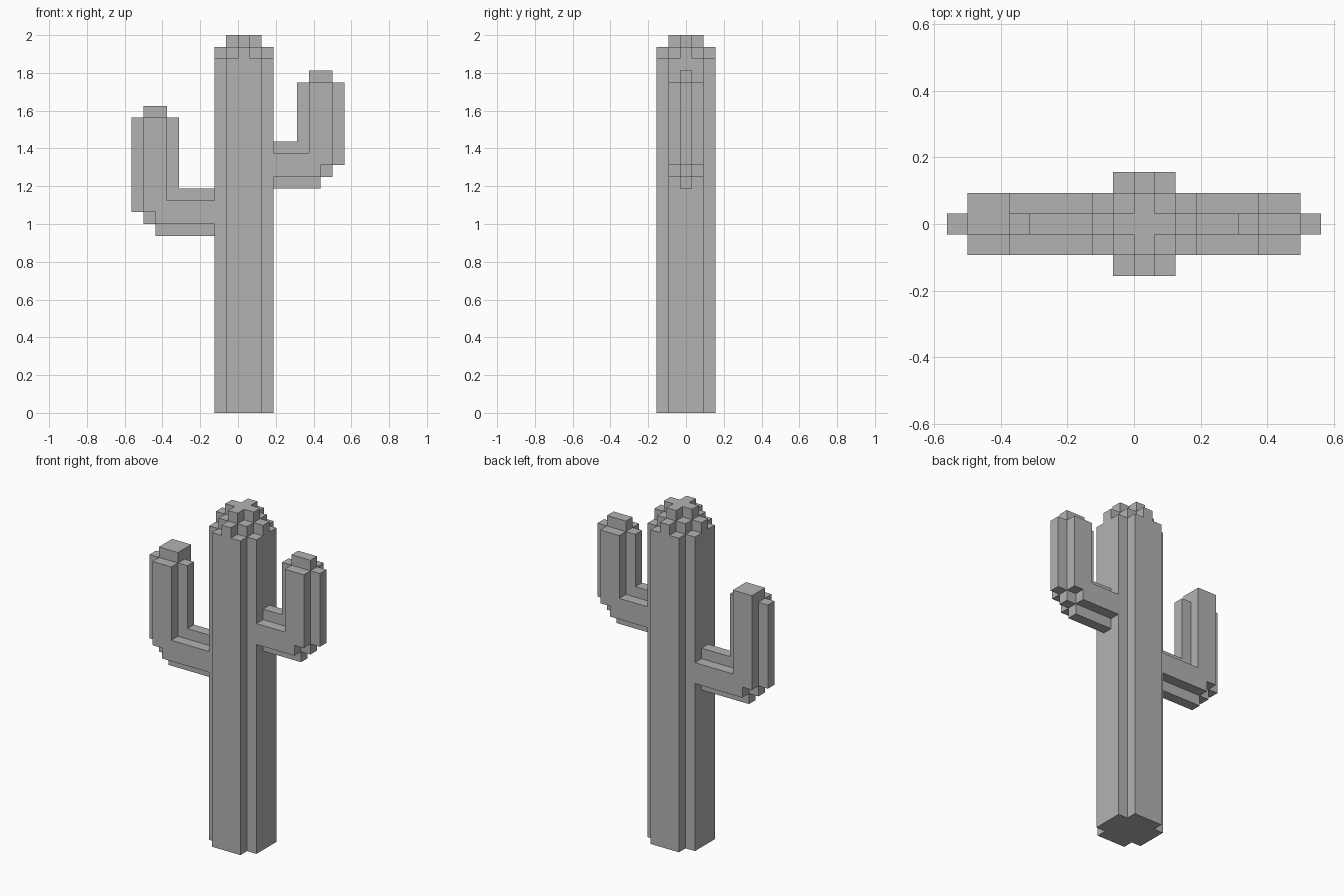
import bpy, bmesh, math
from mathutils import Vector

cube = bpy.data.objects.get("Cube")
if cube:
    bpy.data.objects.remove(cube, do_unlink=True)

U = 1 / 16  # edge length of one block

grey = bpy.data.materials.new("plain grey")
grey.use_nodes = True
colour = (0.45, 0.45, 0.45, 1)
grey.diffuse_color = colour
grey.node_tree.nodes["Principled BSDF"].inputs["Base Color"].default_value = colour


def block(x0, x1, y0, y1, z0, z1):
    """Cells of a box, with both end indices included."""
    return {(x, y, z) for x in range(x0, x1 + 1)
            for y in range(y0, y1 + 1) for z in range(z0, z1 + 1)}


def arm_cells(side, base, post_top, cap_y):
    """Bent arm: a tall middle slab with a thinner rib on each face."""
    cells = block(3, 6, 0, 0, base, base + 3)                 # branch
    cells |= block(5, 8, 0, 0, base + 2, post_top)            # post
    cells |= block(7, 7, 0, 0, base + 1, base + 1)            # elbow step
    for y in (-1, 1):
        cells |= block(3, 6, y, y, base + 1, base + 2)        # branch rib
        cells |= block(6, 7, y, y, base + 2, post_top)        # post rib
    cells |= block(6, 7, 0, cap_y, post_top + 1, post_top + 1)  # cap
    if side < 0:
        cells = {(-1 - x, y, z) for x, y, z in cells}
        cells |= {(-3, y, z) for x, y, z in cells if x == -4}  # reach the trunk
    return cells


# Trunk: square column with notched corners and a stepped crown
trunk = block(-1, 1, -2, 2, 0, 29) | block(-2, 2, -1, 1, 0, 29)
trunk |= block(-1, 1, -1, 1, 30, 30)
trunk |= block(-2, 2, 0, 0, 30, 30) | block(0, 0, -2, 2, 30, 30)
trunk |= block(-1, 1, 0, 0, 31, 31) | block(0, 0, -1, 1, 31, 31)

parts = {
    "trunk": trunk,
    "left_arm": arm_cells(1, 19, 27, 0),
    "right_arm": arm_cells(-1, 15, 24, 1),
}
solid = set().union(*parts.values())


def build(name, cells):
    """Skin the exposed sides of the cells and merge them into large flat faces."""
    bm = bmesh.new()
    for cell in cells:
        for axis in range(3):
            for sign in (-1, 1):
                n = [0, 0, 0]
                n[axis] = sign
                if tuple(c + d for c, d in zip(cell, n)) in solid:
                    continue
                normal = Vector(n)
                a = Vector([int(i == (axis + 1) % 3) for i in range(3)])
                b = normal.cross(a)
                mid = Vector(cell) + Vector((0.5, 0, 0.5)) + normal / 2
                corners = (-a - b, a - b, a + b, b - a)
                bm.faces.new([bm.verts.new((mid + c / 2) * U) for c in corners])
    bmesh.ops.remove_doubles(bm, verts=bm.verts, dist=U / 100)
    bmesh.ops.dissolve_limit(bm, angle_limit=math.radians(1),
                             verts=bm.verts, edges=bm.edges)
    mesh = bpy.data.meshes.new(name)
    bm.to_mesh(mesh)
    bm.free()
    mesh.materials.append(grey)
    obj = bpy.data.objects.new(name, mesh)
    bpy.context.collection.objects.link(obj)


for part_name, part_cells in parts.items():
    build(part_name, part_cells)
